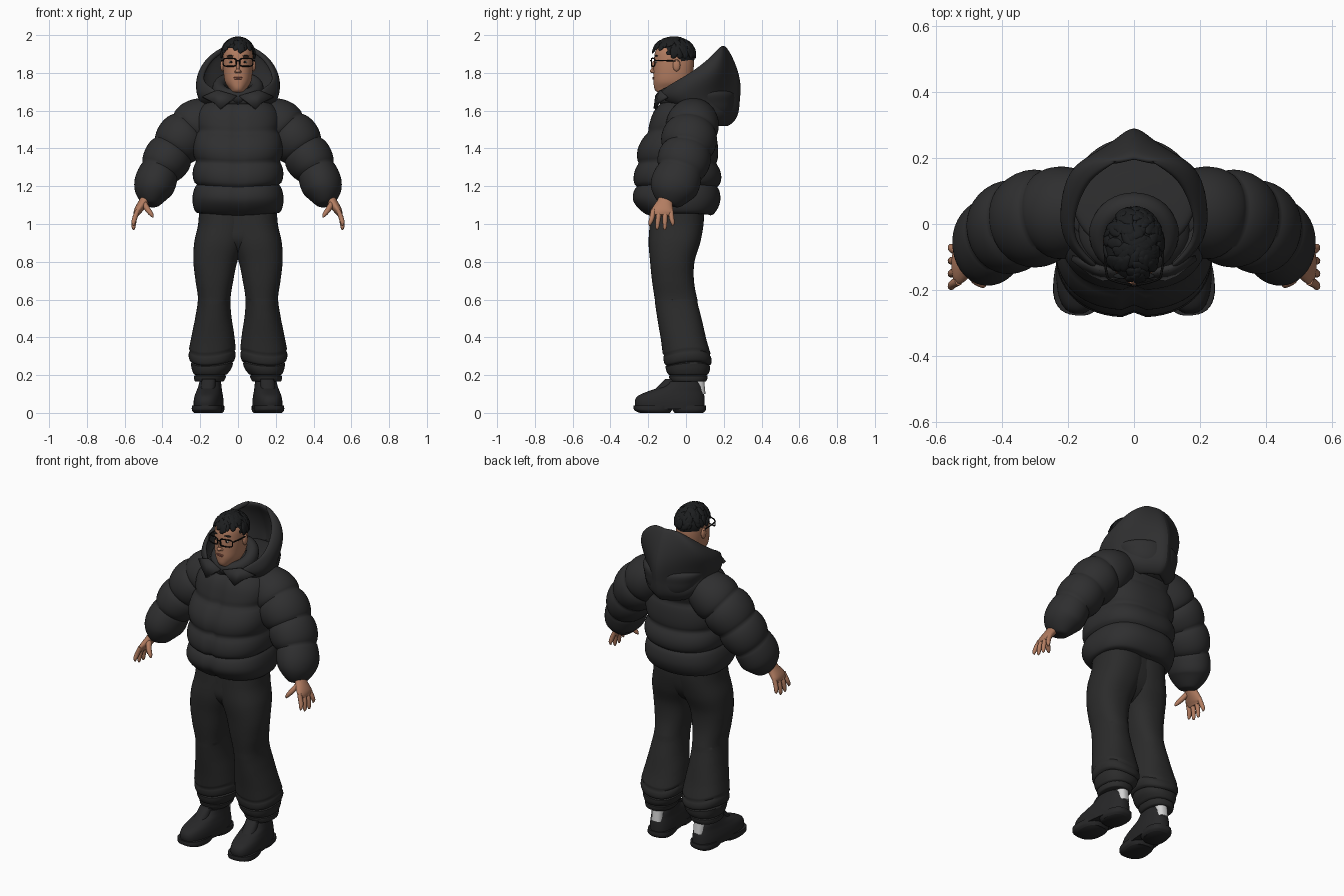
import bpy, bmesh, math, random
from mathutils import Vector, Matrix

if "Cube" in bpy.data.objects:
    bpy.data.objects.remove(bpy.data.objects["Cube"])
random.seed(4)


def material(name, r, g, b):
    m = bpy.data.materials.new(name)
    m.use_nodes = True
    m.diffuse_color = (r, g, b, 1)
    m.node_tree.nodes["Principled BSDF"].inputs["Base Color"].default_value = (r, g, b, 1)
    return m


JACKET = material("jacket charcoal", .028, .028, .029)
PANTS = material("trouser charcoal", .024, .024, .024)
SHOE = material("shoe black", .02, .02, .021)
HAIR = material("hair black", .012, .013, .014)
SKIN = material("skin", .45, .205, .12)
LIP = material("lips", .3, .1, .07)
SOCK = material("sock light grey", .65, .65, .65)
FRAME = material("frame black", .005, .005, .005)
EYE = material("eye white", .6, .56, .52)


def finish(name, bm, mat, mirror=False, sub=0, solid=0, sharp=55):
    bmesh.ops.recalc_face_normals(bm, faces=bm.faces)
    me = bpy.data.meshes.new(name)
    bm.to_mesh(me)
    bm.free()
    me.shade_smooth()
    me.set_sharp_from_angle(angle=math.radians(sharp))
    me.materials.append(mat)
    ob = bpy.data.objects.new(name, me)
    bpy.context.collection.objects.link(ob)
    if mirror:
        ob.modifiers.new("mirror", "MIRROR").use_mirror_merge = False
    if solid:
        mod = ob.modifiers.new("thickness", "SOLIDIFY")
        mod.thickness, mod.offset = solid, -1
    if sub:
        mod = ob.modifiers.new("smooth", "SUBSURF")
        mod.levels = mod.render_levels = sub


def spline(pts, t):
    # Smooth interpolation through the stations
    i = min(int(t), len(pts) - 2)
    f = t - i
    a, b, c, d = (pts[max(0, min(len(pts) - 1, i + k))] for k in (-1, 0, 1, 2))
    return [q + .5 * f * (r - p + f * (2 * p - 5 * q + 4 * r - s + f * (3 * (q - r) + s - p)))
            for p, q, r, s in zip(a, b, c, d)]


def loft(name, pts, mat, n=32, sub=8, flat=True, seams=(), depth=0, power=2.0,
         mirror=False, tweak=None, bm=None):
    # Stations are x, y, z, radius, depth radius; seams pinch the quilting
    own = bm is None
    bm = bm or bmesh.new()
    rings, steps = [], (len(pts) - 1) * sub
    for k in range(steps + 1):
        t = k / sub
        x, y, z, ra, rb = spline(pts, t)
        for lo, hi in zip(seams, seams[1:]):
            if lo <= t <= hi:
                inset = depth * (1 - math.sqrt(max(0, math.sin(math.pi * (t - lo) / (hi - lo)))))
                ra, rb = ra - inset, rb - inset
        u, v = Vector((1, 0, 0)), Vector((0, 1, 0))
        if not flat:
            p0, p1 = spline(pts, max(0, t - .05)), spline(pts, min(len(pts) - 1, t + .05))
            tan = (Vector(p1[:3]) - Vector(p0[:3])).normalized()
            u = v.cross(tan).normalized()
            v = tan.cross(u)
        ring = []
        for j in range(n):
            a = math.tau * j / n
            c, s = math.cos(a), math.sin(a)
            c = math.copysign(abs(c) ** (2 / power), c)
            s = math.copysign(abs(s) ** (2 / power), s)
            co = Vector((x, y, z)) + u * c * ra + v * s * rb
            ring.append(bm.verts.new(tweak(co, a) if tweak else co))
        rings.append(ring)
    for r0, r1 in zip(rings, rings[1:]):
        for j in range(n):
            bm.faces.new((r0[j], r0[j - 1], r1[j - 1], r1[j]))
    bm.faces.new(rings[0])
    bm.faces.new(rings[-1])
    if own:
        finish(name, bm, mat, mirror)


def slabs(rows):
    # Rows of height, x range and y range turned into stations
    return [((a + b) / 2, (c + d) / 2, z, (b - a) / 2, (d - c) / 2) for z, a, b, c, d in rows]


def centred(rows):
    return slabs([(z, -w, w, c, d) for z, w, c, d in rows])


def ball(bm, loc, size, rot=None, detail=2):
    m = Matrix.Translation(loc) @ (rot or Matrix()) @ Matrix.Diagonal((*size, 1))
    bmesh.ops.create_icosphere(bm, subdivisions=detail, radius=1, matrix=m)


def balls(name, items, mat, mirror=False):
    bm = bmesh.new()
    for loc, size in items:
        ball(bm, loc, size, detail=3)
    finish(name, bm, mat, mirror)


# Quilted jacket body with a zip groove down the front
def zip_groove(co, a):
    if co.y < 0 and abs(co.x) < .004:
        co.y += .015
    co.z += .012 * abs(math.cos(a))
    return co


loft("jacket_body", centred([(1.045, .235, -.222, .155), (1.13, .242, -.283, .183), (1.25, .24, -.278, .187),
     (1.40, .24, -.255, .17), (1.55, .225, -.19, .17), (1.64, .18, -.155, .15), (1.70, .11, -.13, .1)]),
     JACKET, n=64, sub=12, seams=(0, 1.58, 2.47, 3.53, 4.9, 6), depth=.026, power=2.5, tweak=zip_groove)

# Puffed sleeves tapering into the cuffs
loft("sleeves", [(.10, .04, 1.585, .10, .11), (.21, .035, 1.53, .135, .14), (.285, .02, 1.465, .138, .148),
     (.355, 0, 1.375, .13, .143), (.418, -.035, 1.27, .118, .135), (.45, -.07, 1.18, .102, .122),
     (.462, -.09, 1.1, .055, .07)], JACKET, n=40, sub=12, flat=False,
     seams=(0, 1.6, 2.85, 3.9, 6), depth=.021, mirror=True)

# Hood: open U sections stacked from the peak to the bag
bm = bmesh.new()
XF, YF = (0, .25, .55, .85, 1, 1), (0, .12, .25, .39, .58, .82)
rows = []
for z, back, front, w, end in [(1.95, .207, .185, .06, .9), (1.90, .242, .14, .145, .9),
        (1.85, .268, .08, .188, .9), (1.80, .289, .01, .214, .9), (1.75, .304, -.08, .225, .85),
        (1.70, .308, -.155, .225, .45), (1.65, .302, -.14, .208, .6), (1.60, .293, 0, .185, .8),
        (1.55, .275, .06, .15, .8), (1.51, .22, .1, .09, .8)]:
    half = [(w * x, back - (back - front) * y) for x, y in zip(XF + (end,), YF + (1,))]
    line = [(-x, y) for x, y in half[:0:-1]] + half
    rows.append([bm.verts.new((x, y, z)) for x, y in line])
for r0, r1 in zip(rows, rows[1:]):
    for j in range(len(r0) - 1):
        bm.faces.new((r0[j], r0[j + 1], r1[j + 1], r1[j]))
finish("hood", bm, JACKET, sub=2, solid=.025)

# Lining that closes the hood floor down to the back of the jacket
loft("hood_lining", centred([(1.525, .07, .08, .2), (1.58, .14, .02, .245), (1.64, .175, -.06, .26),
     (1.70, .185, -.09, .25), (1.715, .1, -.05, .15)]), JACKET, n=40)

# Padded inner collar, higher at the nape
bm = bmesh.new()
tilt = Matrix.Translation((0, -.03, 1.72)) @ Matrix.Rotation(math.radians(28), 4, "X")
ring = []
for i in range(40):
    a = math.tau * i / 40
    ring.append([bm.verts.new(tilt @ Vector(((.1 + .036 * math.cos(b)) * math.cos(a),
                 (.1 + .036 * math.cos(b)) * math.sin(a), .04 * math.sin(b))))
                 for b in [math.tau * k / 14 for k in range(14)]])
for i in range(40):
    for k in range(14):
        bm.faces.new((ring[i - 1][k - 1], ring[i][k - 1], ring[i][k], ring[i - 1][k]))
finish("inner_collar", bm, JACKET)

# Pointed collar flaps
bm = bmesh.new()
flap = [(.008, -.163, 1.68), (.095, -.172, 1.612), (.13, -.158, 1.645), (.19, -.11, 1.675), (.11, -.14, 1.71)]
bm.faces.new([bm.verts.new(p) for p in flap])
finish("collar_flaps", bm, JACKET, mirror=True, solid=.018)


# Trousers with slanting folds above the hems
def slant(co, a):
    if .2 < co.z < .6:
        co.z += .014 * math.sin(2 * a + 1) * min(1, (co.z - .2) * 12)
    return co


loft("trouser_seat", centred([(1.10, .19, -.18, .088), (1.0, .2, -.185, .085), (.92, .2, -.185, .068),
     (.86, .13, -.15, .03), (.82, .02, -.1, -.02)]), PANTS, n=40, power=2.4)
loft("trouser_legs", slabs([(1.1, -.06, .205, -.185, .095), (1.0, -.06, .211, -.192, .093),
     (.9, -.035, .232, -.198, .075), (.8, .004, .236, -.19, .045),
     (.7, .025, .225, -.18, .042), (.6, .04, .212, -.165, .06), (.5, .035, .225, -.15, .085),
     (.4, .02, .245, -.133, .108), (.3, .012, .262, -.12, .135), (.24, .03, .248, -.108, .128),
     (.2, .058, .236, -.095, .118), (.165, .075, .23, -.08, .108)]), PANTS, n=40, sub=10,
     seams=(7.8, 8.6, 10, 11), depth=.006, power=2.3, mirror=True, tweak=slant)


# Chunky shoes, toes turned slightly out
def toe_out(co, a):
    pivot = Vector((.157, -.1, 0))
    return Matrix.Rotation(math.radians(6), 3, "Z") @ (co - pivot) + pivot


def shoe_part(name, rows, mat, power):
    loft(name, slabs(rows), mat, n=36, power=power, tweak=toe_out, mirror=True)


shoe_part("shoe_uppers", [(.02, .083, .231, -.265, .1), (.06, .082, .232, -.272, .1), (.09, .086, .228, -.255, .098),
          (.115, .092, .222, -.2, .092), (.14, .097, .217, -.13, .084), (.165, .1, .212, -.1, .07)], SHOE, 2.5)
shoe_part("front_soles", [(0, .09, .224, -.245, -.085), (.015, .079, .235, -.274, -.075),
          (.04, .079, .235, -.277, -.06)], SHOE, 2.6)
shoe_part("heel_soles", [(0, .095, .219, -.06, .09), (.015, .086, .228, -.07, .105),
          (.04, .086, .228, -.08, .105)], SHOE, 2.6)
shoe_part("shoe_tongues", [(.09, .117, .197, -.2, -.05), (.13, .117, .197, -.16, -.05),
          (.18, .122, .192, -.11, -.05)], SHOE, 2.5)
shoe_part("socks", [(.1, .122, .192, 0, .104), (.14, .122, .192, 0, .1), (.2, .12, .19, -.01, .094)], SOCK, 2.6)
shoe_part("ankles", [(.1, .115, .2, -.07, .05), (.2, .115, .2, -.07, .05)], SKIN, 2)

# Hands: palm, four fingers and a thumb
bm = bmesh.new()
loft("", [(.472, -.1, 1.16, .027, .034), (.5, -.112, 1.115, .026, .042), (.53, -.124, 1.07, .021, .058),
     (.54, -.126, 1.045, .012, .05)], SKIN, n=20, flat=False, bm=bm)
for y0, y1, z in [(-.172, -.19, .99), (-.142, -.152, .97), (-.11, -.112, .968), (-.082, -.07, .99)]:
    loft("", [(.53, y0, 1.075, .012, .014), (.547, (y0 + y1) / 2, 1.03, .013, .013),
         (.553, y1, z + .015, .01, .01), (.552, y1 - .002, z, .003, .003)], SKIN, n=12, sub=5, flat=False, bm=bm)
loft("", [(.5, -.13, 1.115, .015, .018), (.48, -.165, 1.08, .015, .016), (.458, -.182, 1.05, .011, .012),
     (.45, -.187, 1.035, .003, .003)], SKIN, n=12, sub=5, flat=False, bm=bm)
finish("hands", bm, SKIN, mirror=True)

# Head with nose, ears, lips and eyes
loft("head", centred([(1.62, .055, -.09, .02), (1.68, .052, -.125, .015), (1.708, .045, -.163, .018),
     (1.75, .068, -.172, .03), (1.80, .077, -.172, .038), (1.86, .08, -.17, .042), (1.915, .075, -.162, .034),
     (1.945, .054, -.135, .01), (1.965, .02, -.09, -.04)]), SKIN, n=40, power=2.2)
balls("nose", [((0, -.174, 1.81), (.014, .018, .012)), ((0, -.17, 1.835), (.009, .013, .028)),
               ((.011, -.171, 1.806), (.008, .01, .008)), ((-.011, -.171, 1.806), (.008, .01, .008))], SKIN)
balls("ears", [((.083, -.05, 1.84), (.011, .02, .032))], SKIN, mirror=True)
balls("lips", [((0, -.172, 1.775), (.024, .006, .0035)), ((0, -.172, 1.768), (.02, .007, .004))], LIP)
balls("eyes", [((.036, -.158, 1.857), (.013, .007, .006))], EYE, mirror=True)
balls("pupils", [((.036, -.163, 1.857), (.006, .004, .006))], FRAME, mirror=True)
balls("eyebrows", [((.038, -.157, 1.89), (.024, .009, .004))], HAIR, mirror=True)


# Glasses
def wire(name, pts, radius, closed):
    cu = bpy.data.curves.new(name, "CURVE")
    cu.dimensions = "3D"
    cu.bevel_depth, cu.bevel_resolution = radius, 2
    sp = cu.splines.new("POLY")
    sp.points.add(len(pts) - 1)
    for p, co in zip(sp.points, pts):
        p.co = (*co, 1)
    sp.use_cyclic_u = closed
    ob = bpy.data.objects.new(name, cu)
    bpy.context.collection.objects.link(ob)
    cu.materials.append(FRAME)


for side, s in (("left", 1), ("right", -1)):
    rim = []
    for i in range(24):
        c, d = math.cos(math.tau * i / 24), math.sin(math.tau * i / 24)
        x = .044 + .035 * math.copysign(abs(c) ** .5, c)
        rim.append((s * x, -.183 + 3 * x * x, 1.856 + .021 * math.copysign(abs(d) ** .5, d)))
    wire(side + "_lens_rim", rim, .0035, True)
    wire(side + "_temple", [(s * .08, -.164, 1.866), (s * .088, -.12, 1.866), (s * .087, -.04, 1.862)], .0035, False)
wire("glasses_bridge", [(-.01, -.183, 1.863), (0, -.188, 1.866), (.01, -.183, 1.863)], .0035, False)

# Short tousled hair: a cap trimmed to the hairline plus flat locks
bm = bmesh.new()
centre, size = Vector((0, -.065, 1.895)), Vector((.088, .114, .092))
ball(bm, centre, size, detail=4)


def hairline(y):
    return 1.925 if y < -.11 else 1.885 if y < -.03 else 1.835


bmesh.ops.delete(bm, geom=[v for v in bm.verts if v.co.z < hairline(v.co.y)], context="VERTS")
for i in range(110):
    a, h = random.uniform(0, math.tau), random.uniform(.05, 1)
    r = math.sqrt(1 - h * h)
    d = Vector((r * math.cos(a), r * math.sin(a), h))
    p = centre + Vector([k * m * .98 for k, m in zip(d, size)])
    if p.z > hairline(p.y) + .004:
        # Locks lie flat along the scalp
        turn = d.to_track_quat("Z", "Y").to_matrix().to_4x4() @ Matrix.Rotation(random.uniform(-.8, .8), 4, "Z")
        ball(bm, p, (.018, .032, .008), turn, 2)
finish("hair", bm, HAIR)
